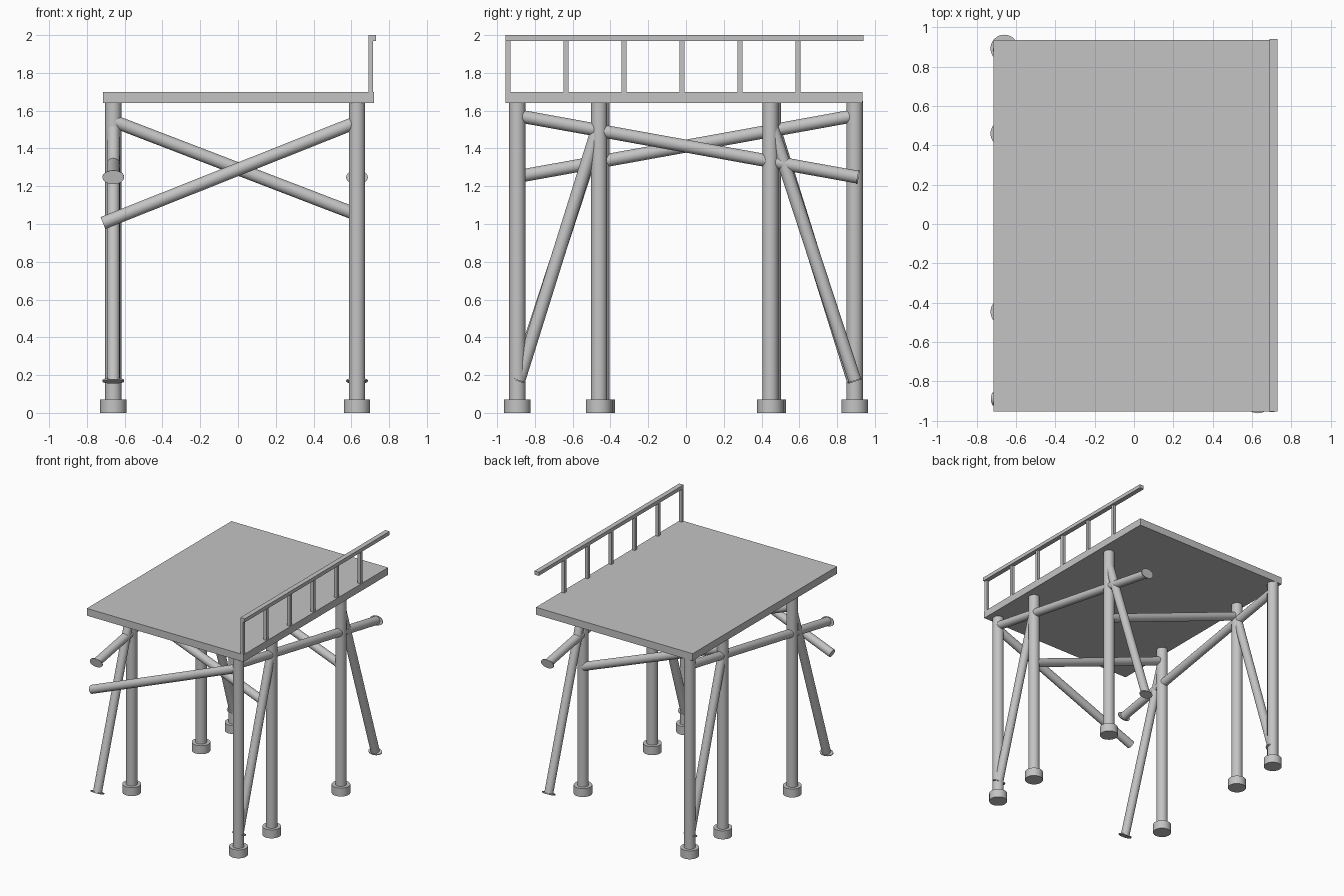
import bpy
from math import radians
from mathutils import Vector

cube = bpy.data.objects.get("Cube")
if cube:
    bpy.data.objects.remove(cube, do_unlink=True)

grey = bpy.data.materials.new("plain_grey")
grey.use_nodes = True
COLOUR = (0.55, 0.55, 0.55, 1)
grey.diffuse_color = COLOUR
grey.node_tree.nodes["Principled BSDF"].inputs["Base Color"].default_value = COLOUR


def box(name, low, high):
    low, high = Vector(low), Vector(high)
    bpy.ops.mesh.primitive_cube_add(size=1, location=(low + high) / 2)
    ob = bpy.context.object
    ob.name = name
    ob.scale = high - low
    bpy.ops.object.transform_apply(location=False, rotation=False)
    ob.data.materials.append(grey)
    return ob


def pipe(name, start, end, radius, widen=1.0):
    """Round bar between two points; widen stretches it sideways along x."""
    start, end = Vector(start), Vector(end)
    axis = end - start
    bpy.ops.mesh.primitive_cylinder_add(vertices=32, radius=radius, depth=axis.length,
                                        location=(start + end) / 2)
    ob = bpy.context.object
    ob.name = name
    ob.scale.x = widen
    bpy.ops.object.transform_apply(location=False, rotation=False)
    ob.rotation_mode = 'QUATERNION'
    ob.rotation_quaternion = Vector((0, 0, 1)).rotation_difference(axis)
    ob.data.materials.append(grey)
    bpy.ops.object.shade_smooth_by_angle(angle=radians(35))
    return ob


def flange(name, start, end):
    """Thin wing-shaped plate on the far end of a brace."""
    start, end = Vector(start), Vector(end)
    step = (end - start).normalized() * 0.004
    pipe(name, end - step, end + step, 0.037, widen=1.55)


LEG_R, BRACE_R = 0.043, 0.034
DECK_BASE, DECK_TOP = 1.64, 1.70

# Deck
box("deck", (-0.715, -0.955, DECK_BASE), (0.72, 0.935, DECK_TOP))

# Railing along the left edge
box("handrail", (0.69, -0.955, 1.97), (0.73, 0.94, 2.0))
for i in range(6):
    y = -0.943 + i * 0.307
    box(f"railing_post_{i + 1}", (0.69, y - 0.013, DECK_TOP), (0.715, y + 0.013, 1.975))

# Each side is the other turned half round: legs, diagonals and long brace
for side, x, s in (("left", 0.63, 1), ("right", -0.66, -1)):
    for place, y in (("outer", -0.893), ("middle", -0.46), ("far", 0.447)):
        pipe(f"{side}_{place}_leg", (x, s * y, 0.03), (x, s * y, DECK_BASE + 0.01), LEG_R)
        pipe(f"{side}_{place}_foot", (x, s * y, 0), (x, s * y, 0.07), 0.07)
    for place, y0, y1 in (("outer", -0.46, -0.885), ("far", 0.45, 0.895)):
        top, low = (x, s * y0, 1.53), (x, s * y1, 0.17)
        pipe(f"{side}_{place}_diagonal", top, low, BRACE_R)
        flange(f"{side}_{place}_diagonal_flange", top, low)
    high, end = (x, s * -0.89, 1.573), (x, s * 0.91, 1.248)
    pipe(f"{side}_long_brace", high, end, BRACE_R)
    flange(f"{side}_long_brace_flange", high, end)

# Cross braces
pipe("front_cross_brace", (0.63, -0.89, 1.54), (-0.715, -0.89, 1.005), BRACE_R)
for name, y in (("front_middle", -0.455), ("back_middle", 0.455)):
    pipe(f"{name}_cross_brace", (-0.66, y, 1.545), (0.63, y, 1.05), BRACE_R)
